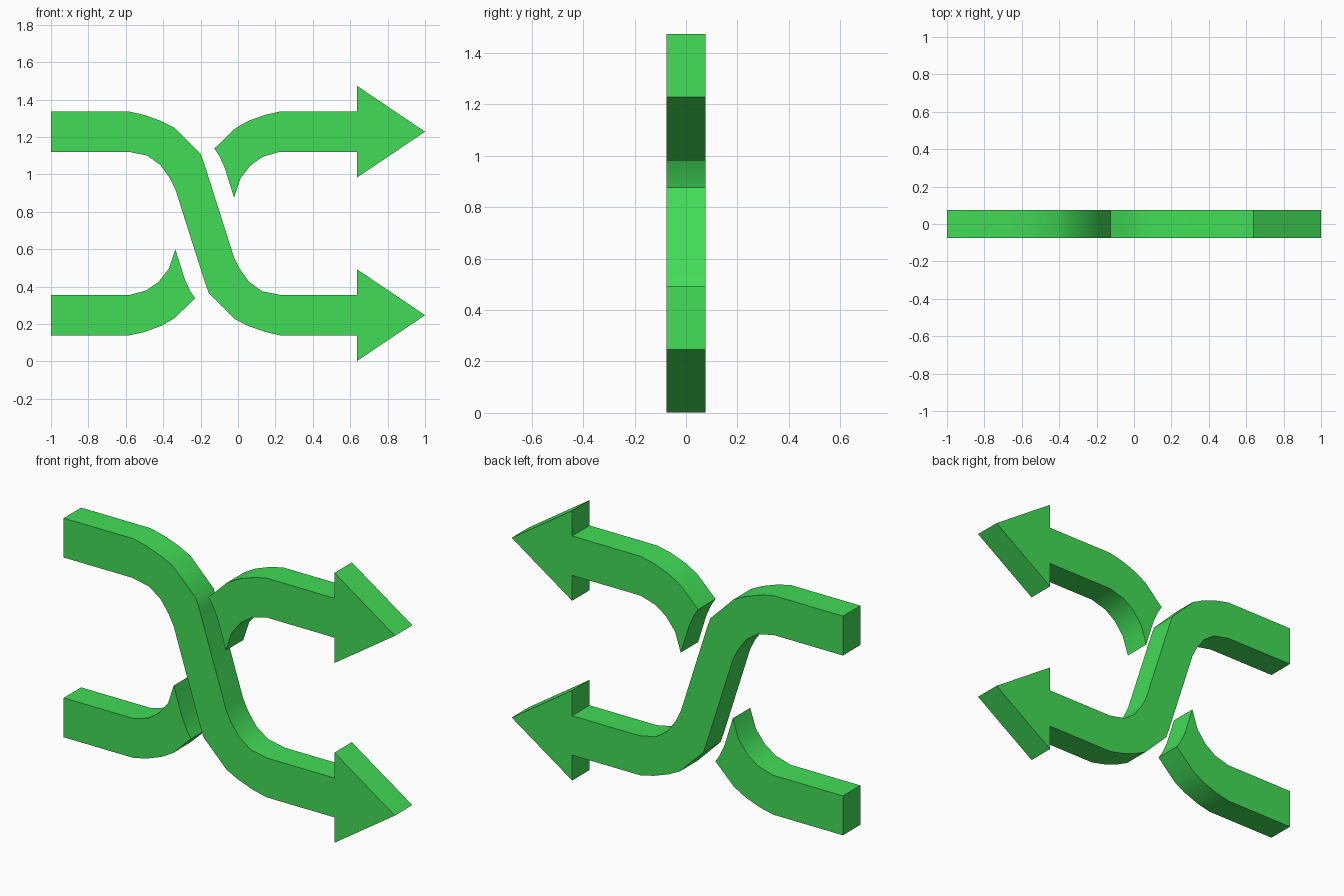
import bpy
import bmesh
import math

if "Cube" in bpy.data.objects:
    bpy.data.objects.remove(bpy.data.objects["Cube"], do_unlink=True)

DEPTH = 0.15
HIGH, LOW = 1.228, 0.247        # centre heights of the two lanes
BAR = 0.1075                    # half thickness of a lane
CENTRE_X, CENTRE_Z = -0.178, (HIGH + LOW) / 2

green = bpy.data.materials.new("bright_green")
green.use_nodes = True
colour = (0.054, 0.72, 0.095, 1)
green.diffuse_color = colour
green.node_tree.nodes["Principled BSDF"].inputs["Base Color"].default_value = colour


def turned(points):
    """Half turn about the crossing point."""
    return [(2 * CENTRE_X - x, 2 * CENTRE_Z - z) for x, z in points]


def tail(z):
    """Square end of a lane, listed from bottom to top."""
    return [(-1, z - BAR), (-1, z + BAR)]


def arrow_head(z):
    """Arrow head, listed from top to bottom."""
    neck, barb = 0.635, 0.246
    return [(neck, z + BAR), (neck, z + barb), (1, z),
            (neck, z - barb), (neck, z - BAR)]


def build_plate(name, outline):
    """Extrude an outline in the XZ plane along Y."""
    bm = bmesh.new()
    face = bm.faces.new([bm.verts.new((x, -DEPTH / 2, z)) for x, z in outline])
    result = bmesh.ops.extrude_face_region(bm, geom=[face], use_keep_orig=True)
    moved = [v for v in result["geom"] if isinstance(v, bmesh.types.BMVert)]
    bmesh.ops.translate(bm, verts=moved, vec=(0, DEPTH, 0))
    bmesh.ops.recalc_face_normals(bm, faces=bm.faces[:])
    mesh = bpy.data.meshes.new(name)
    bm.to_mesh(mesh)
    bm.free()
    mesh.materials.append(green)
    obj = bpy.data.objects.new(name, mesh)
    bpy.context.collection.objects.link(obj)
    bpy.ops.object.select_all(action='DESELECT')
    obj.select_set(True)
    bpy.context.view_layer.objects.active = obj
    bpy.ops.object.shade_smooth_by_angle(angle=math.radians(35))
    return obj


# Bends of the crossing lane: over the top, and along the inside
outer_bend = [(-0.58, HIGH + BAR), (-0.5, 1.317), (-0.41, 1.285),
              (-0.34, 1.25), (-0.2, 1.11), (-0.18, 1.055)]
inner_bend = [(-0.335, 0.92), (-0.365, 0.98), (-0.415, 1.05),
              (-0.485, 1.1), (-0.585, HIGH - BAR)]

build_plate("crossing_arrow",
            tail(HIGH) + outer_bend + turned(inner_bend)
            + arrow_head(LOW) + turned(outer_bend) + inner_bend)

# Interrupted lane: a tail on one side and its half-turned arrow on the other
stub_bend = [(-0.58, LOW + BAR), (-0.49, 0.38), (-0.425, 0.425),
             (-0.37, 0.495), (-0.335, 0.6), (-0.285, 0.44),
             (-0.255, 0.375), (-0.23, 0.337), (-0.34, 0.23),
             (-0.41, 0.19), (-0.5, 0.157), (-0.58, LOW - BAR)]

build_plate("lower_tail", tail(LOW) + stub_bend)
build_plate("upper_arrow", arrow_head(HIGH) + turned(stub_bend))
